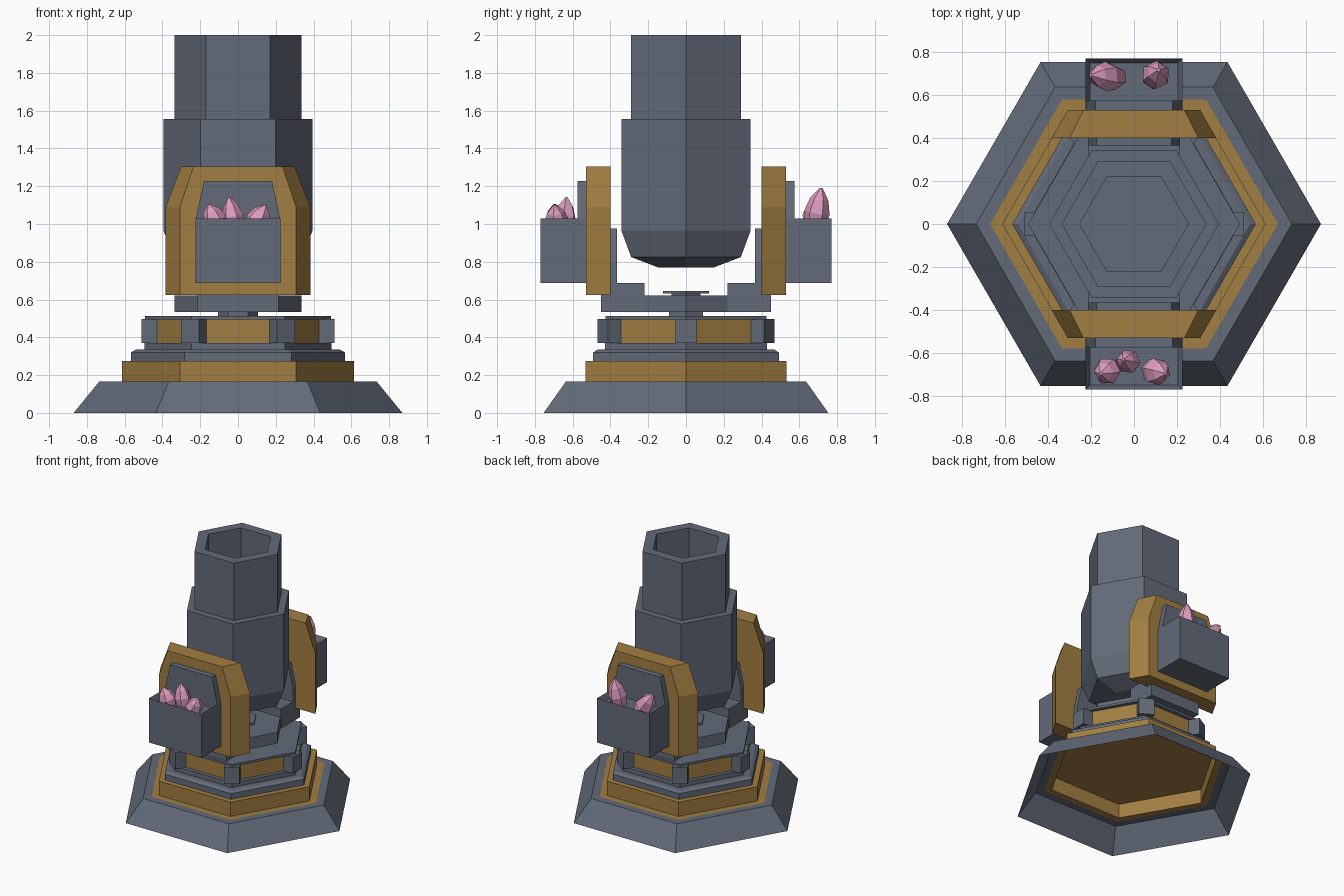
import bpy, bmesh
from math import sin, cos, pi, radians
from mathutils import Matrix, Vector

if "Cube" in bpy.data.objects:
    bpy.data.objects.remove(bpy.data.objects["Cube"])


def material(name, rgb):
    m = bpy.data.materials.new(name)
    m.diffuse_color = (*rgb, 1)
    m.use_nodes = True
    m.node_tree.nodes["Principled BSDF"].inputs["Base Color"].default_value = m.diffuse_color
    return m


SLATE = material("slate", (0.125, 0.145, 0.19))
GOLD = material("gold", (0.36, 0.21, 0.055))
PINK = material("pink", (0.72, 0.33, 0.52))


def finish(name, bm, mat, recalc=False):
    if recalc:
        bmesh.ops.recalc_face_normals(bm, faces=bm.faces)
    me = bpy.data.meshes.new(name)
    bm.to_mesh(me)
    bm.free()
    me.materials.append(mat)
    ob = bpy.data.objects.new(name, me)
    bpy.context.collection.objects.link(ob)
    return ob


def lathe(name, profile, mat, bottom=True, top=True, sides=6, matrix=None):
    """Revolve (radius, z) points, listed from the bottom, into a faceted solid."""
    bm = bmesh.new()
    rings = [[bm.verts.new((r * cos(2 * pi * i / sides), r * sin(2 * pi * i / sides), z))
              for i in range(sides)] for r, z in profile]
    for a, b in zip(rings, rings[1:]):
        for i in range(sides):
            j = (i + 1) % sides
            bm.faces.new((a[i], a[j], b[j], b[i]))
    if bottom:
        bm.faces.new(rings[0][::-1])
    if top:
        bm.faces.new(rings[-1])
    if matrix:
        bm.transform(matrix)
    return finish(name, bm, mat)


def loft(name, sections, mat):
    """Join (y, [(x, z), ...]) outlines into a closed solid."""
    bm = bmesh.new()
    rings = [[bm.verts.new((x, y, z)) for x, z in pts] for y, pts in sections]
    for a, b in zip(rings, rings[1:]):
        for i in range(len(a)):
            j = (i + 1) % len(a)
            bm.faces.new((a[i], a[j], b[j], b[i]))
    bm.faces.new(rings[0][::-1])
    bm.faces.new(rings[-1])
    return finish(name, bm, mat, True)


def shoulder(w, w_top, z0, z1, z2):
    """Upright outline with sloping shoulders."""
    return [(-w, z0), (w, z0), (w, z1), (w_top, z2), (-w_top, z2), (-w, z1)]


def box(name, x0, x1, y0, y1, z0, z1, mat, matrix=None):
    bm = bmesh.new()
    bmesh.ops.create_cube(bm, size=1)
    for v in bm.verts:
        v.co = Vector(((x0 + x1) / 2 + v.co.x * (x1 - x0), (y0 + y1) / 2 + v.co.y * (y1 - y0),
                       (z0 + z1) / 2 + v.co.z * (z1 - z0)))
    if matrix:
        bm.transform(matrix)
    return finish(name, bm, mat)


# Hollow base skirt and stepped pedestal
lathe("base_skirt", [(.87, 0), (.735, .165), (.67, .165)], SLATE, False, False)
lathe("base_gold_step", [(.67, .165), (.613, .165), (.613, .275)], GOLD, False, True)
lathe("pedestal_plate", [(.567, .276), (.567, .32), (.54, .335), (.495, .335), (.495, .37)], SLATE)
lathe("turntable_gold_core", [(.46, .37), (.46, .495)], GOLD)
lathe("turntable_cap", [(.493, .495), (.493, .512)], SLATE)
for i in range(6):
    box(f"turntable_post_{i}", .40, .51, -.055, .055, .37, .497, SLATE,
        Matrix.Rotation(i * pi / 3, 4, 'Z'))

# Pivot and yoke
lathe("pivot_neck", [(.105, .51), (.105, .537)], SLATE)
lathe("yoke_disc", [(.337, .535), (.337, .622)], SLATE)
lathe("pivot_bolt", [(.09, .62), (.09, .632), (.14, .632), (.14, .645)], SLATE)

# Barrel with hollow bore
lathe("barrel", [(.17, .77), (.335, .825), (.395, .965), (.395, 1.555), (.337, 1.555),
                 (.337, 2), (.253, 2), (.253, 1.2)], SLATE)

# Side assemblies, front and back
for side, s in (("front", -1), ("back", 1)):
    box(f"{side}_yoke_foot", -.215, .215, *sorted((s * .22, s * .45)), .535, .688, SLATE)
    loft(f"{side}_yoke_arm", [(s * .365, shoulder(.215, .175, .68, .80, .975)),
                              (s * .41, shoulder(.215, .175, .68, .80, .975))], SLATE)
    loft(f"{side}_gold_bracket", [(s * .40, shoulder(.383, .30, .625, 1.09, 1.305)),
                                  (s * .53, shoulder(.308, .235, .625, 1.09, 1.305))], GOLD)
    loft(f"{side}_back_plate", [(s * .52, shoulder(.223, .18, .70, 1.03, 1.228)),
                                (s * .575, shoulder(.223, .18, .70, 1.03, 1.228))], SLATE)
    # Crystal tray: inset the top face and sink it
    tray = box(f"{side}_crystal_tray", -.225, .225, *sorted((s * .53, s * .77)), .688, 1.03, SLATE)
    bm = bmesh.new()
    bm.from_mesh(tray.data)
    top = max(bm.faces, key=lambda f: f.calc_center_median().z)
    bmesh.ops.inset_region(bm, faces=[top], thickness=.03)
    bmesh.ops.translate(bm, verts=top.verts, vec=(0, 0, -.04))
    bm.to_mesh(tray.data)
    bm.free()

# Crystals: foot x, y, radius, length, lean about x and y in degrees
crystals = [(-.10, -.675, .065, .16, 8, -20), (-.01, -.645, .058, .19, -4, -12),
            (.07, -.68, .065, .165, 6, 28), (-.07, .68, .07, .23, -4, -35),
            (.09, .675, .068, .24, -10, 6)]
for i, (x, y, r, h, ax, ay) in enumerate(crystals):
    pose = (Matrix.Translation((x, y, .955)) @ Matrix.Rotation(radians(ax), 4, 'X')
            @ Matrix.Rotation(radians(ay), 4, 'Y') @ Matrix.Rotation(i * .9, 4, 'Z'))
    lathe(f"crystal_{i}", [(r * .7, 0), (r, h * .45), (r * .72, h * .75), (r * .12, h)],
          PINK, matrix=pose)
